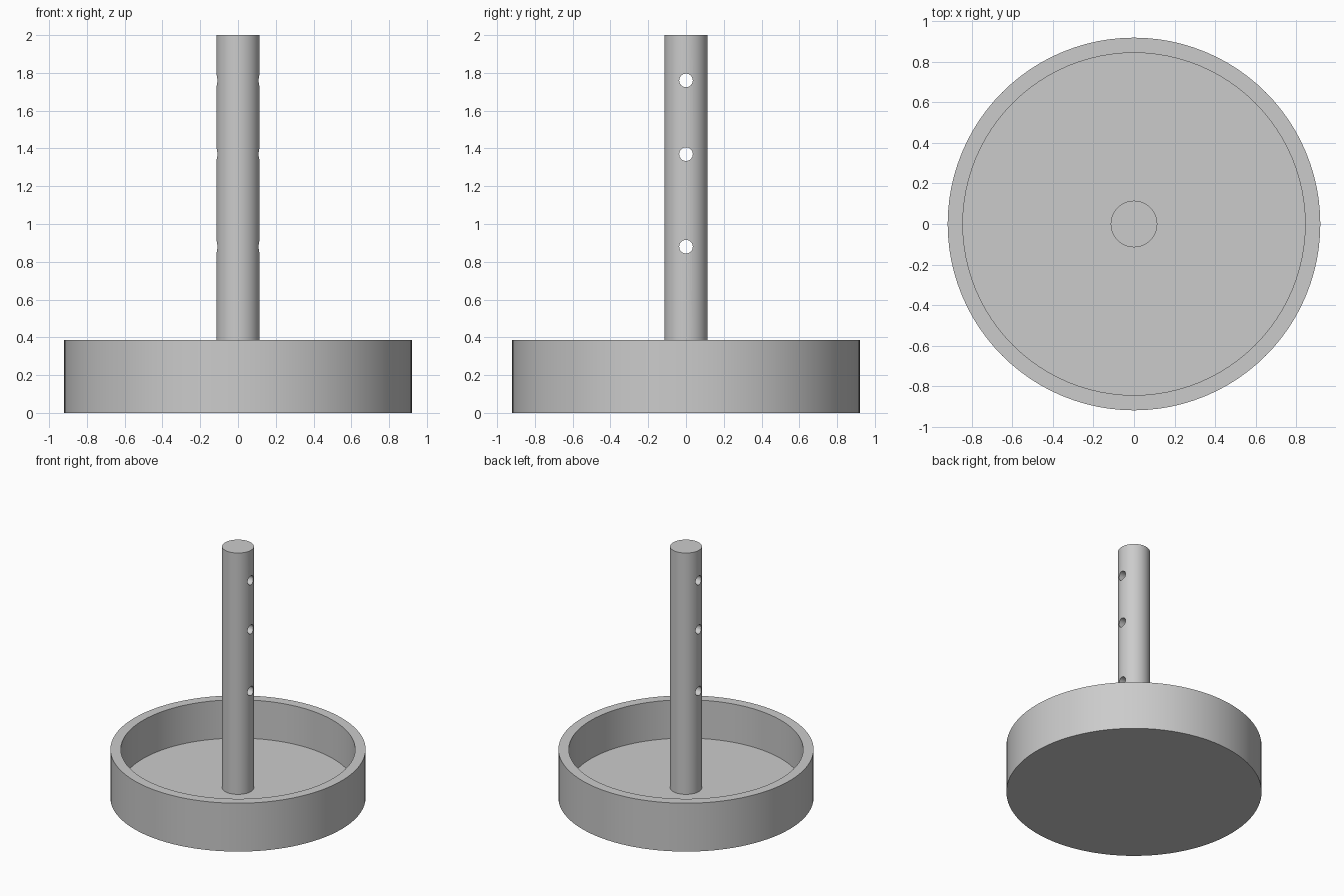
import bpy
import math

cube = bpy.data.objects.get("Cube")
if cube:
    bpy.data.objects.remove(cube, do_unlink=True)

# Overall dimensions
BASE_R, INNER_R, BASE_H, FLOOR_Z = 0.92, 0.845, 0.385, 0.08
ROD_R, ROD_TOP = 0.115, 2.0
HOLE_R, HOLE_HEIGHTS = 0.036, (0.88, 1.37, 1.76)

grey = bpy.data.materials.new("plain grey")
grey.use_nodes = True
grey.diffuse_color = (0.6, 0.6, 0.6, 1)
grey.node_tree.nodes["Principled BSDF"].inputs["Base Color"].default_value = (0.6, 0.6, 0.6, 1)


def cylinder(name, radius, bottom, top, sides):
    bpy.ops.mesh.primitive_cylinder_add(
        vertices=sides, radius=radius, depth=top - bottom,
        location=(0, 0, (bottom + top) / 2))
    obj = bpy.context.object
    obj.name = name
    obj.data.materials.append(grey)
    return obj


def cut(target, cutter):
    """Subtract the cutter from the target, then discard the cutter."""
    cutter.hide_render = True
    mod = target.modifiers.new("cut", "BOOLEAN")
    mod.operation = "DIFFERENCE"
    mod.solver = "EXACT"
    mod.object = cutter
    bpy.context.view_layer.objects.active = target
    bpy.ops.object.modifier_apply(modifier=mod.name)
    bpy.data.objects.remove(cutter, do_unlink=True)


def smooth(obj):
    bpy.ops.object.select_all(action="DESELECT")
    obj.select_set(True)
    bpy.context.view_layer.objects.active = obj
    bpy.ops.object.shade_smooth_by_angle(angle=math.radians(30))


# Round tray with a thin wall and a flat floor
tray = cylinder("round_tray", BASE_R, 0, BASE_H, 96)
cut(tray, cylinder("tray_cutter", INNER_R, FLOOR_Z, BASE_H + 0.2, 96))
smooth(tray)

# Central post, seated slightly into the floor, with cross holes along x
post = cylinder("centre_post", ROD_R, FLOOR_Z / 2, ROD_TOP, 64)
for z in HOLE_HEIGHTS:
    drill = cylinder("hole_cutter", HOLE_R, -0.3, 0.3, 32)
    drill.rotation_euler.y = math.pi / 2
    drill.location.z = z
    bpy.context.view_layer.update()
    cut(post, drill)
smooth(post)
